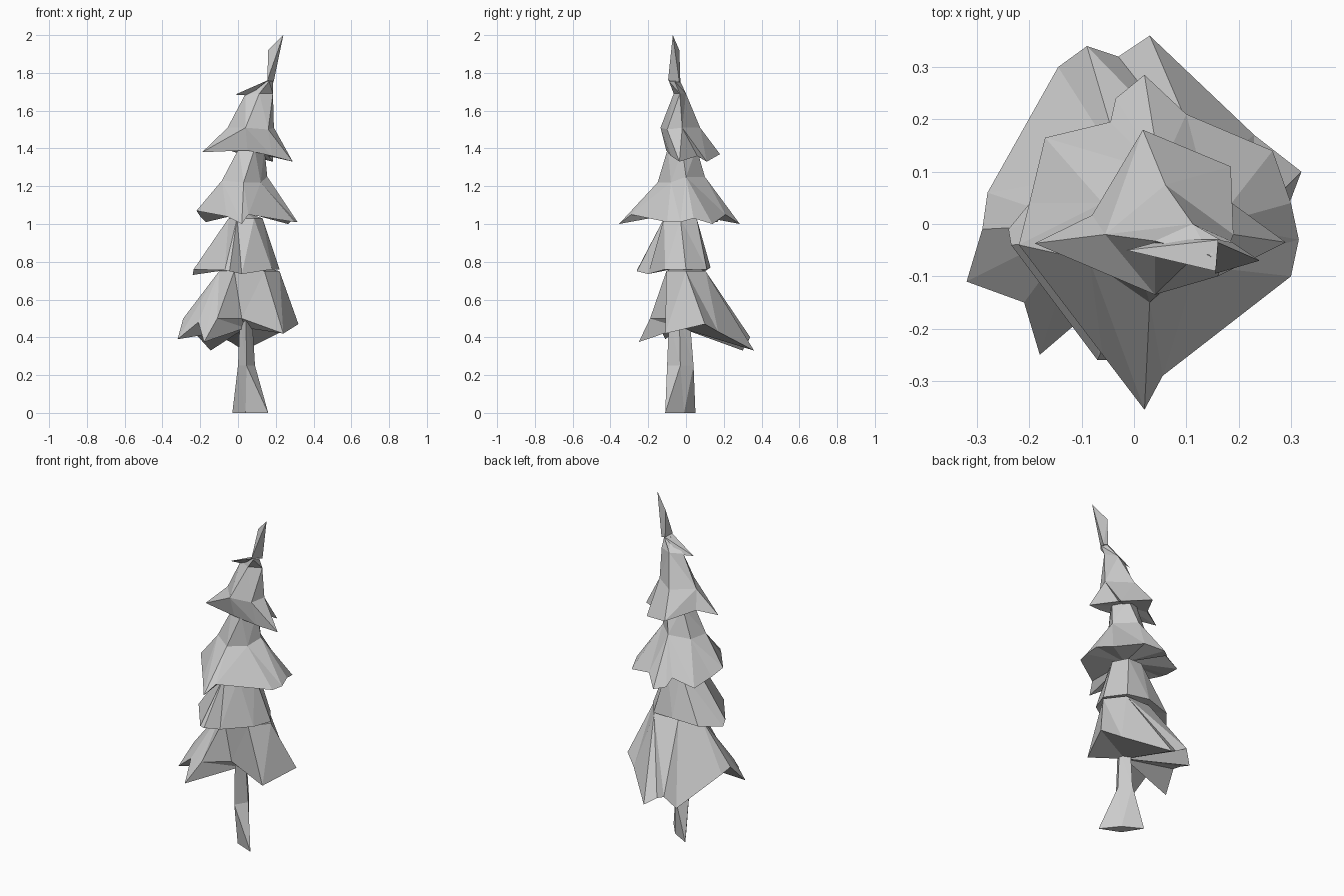
import bpy
from math import atan2, cos, sin, pi


def make(name, verts, faces):
    mesh = bpy.data.meshes.new(name)
    mesh.from_pydata(verts, [], faces)
    mesh.update()
    ob = bpy.data.objects.new(name, mesh)
    bpy.context.collection.objects.link(ob)
    return ob


def oval(n, x0, x1, y0, y1, z, start=0.0):
    """Polygon ring filling the given extents at height z."""
    cx, cy, rx, ry = (x0 + x1) / 2, (y0 + y1) / 2, (x1 - x0) / 2, (y1 - y0) / 2
    return [(cx + rx * cos(start + 2 * pi * i / n),
             cy + ry * sin(start + 2 * pi * i / n), z) for i in range(n)]


def loft(name, rings, bottom, top, center=None):
    """Zip rings with any number of sides, closed by fans to two points."""
    verts, faces, loops = [], [], []
    for ring in rings:
        if center:
            cx, cy = center
        else:
            cx = sum(p[0] for p in ring) / len(ring)
            cy = sum(p[1] for p in ring) / len(ring)
        pts = sorted((atan2(p[1] - cy, p[0] - cx) % (2 * pi), p) for p in ring)
        base = len(verts)
        loops.append([(a, base + i) for i, (a, p) in enumerate(pts)])
        verts += [p for a, p in pts]
    for low, high in zip(loops, loops[1:]):
        a = low + [(low[0][0] + 2 * pi, low[0][1])]
        b = high + [(high[0][0] + 2 * pi, high[0][1])]
        i = j = 0
        while i < len(low) or j < len(high):
            if j == len(high) or (i < len(low) and a[i + 1][0] <= b[j + 1][0]):
                faces.append((a[i][1], a[i + 1][1], b[j][1]))
                i += 1
            else:
                faces.append((a[i][1], b[j + 1][1], b[j][1]))
                j += 1
    for loop, tip, flip in ((loops[0], bottom, True), (loops[-1], top, False)):
        k = len(verts)
        verts.append(tip)
        for (_, p), (_, q) in zip(loop, loop[1:] + loop[:1]):
            faces.append((q, p, k) if flip else (p, q, k))
    return make(name, verts, faces)


# Trunk: flared blade at the ground, four-sided above
loft("trunk", [
    [(0.16, -0.11, 0), (0.08, -0.01, 0), (-0.03, 0.05, 0), (0.04, -0.06, 0)],
    oval(4, 0.0, 0.09, -0.10, 0.04, 0.25),
    oval(4, 0.01, 0.075, -0.09, 0.02, 0.5)],
    (0.06, -0.03, 0), (0.04, -0.03, 0.52))

# Lowest tier of branches
loft("branch_tier_1", [
    [(0.32, 0.10, 0.47), (0.23, 0.17, 0.43), (0.03, 0.36, 0.33),
     (-0.03, 0.32, 0.37), (-0.09, 0.34, 0.40), (-0.145, 0.30, 0.33),
     (-0.28, 0.06, 0.48), (-0.29, -0.01, 0.50), (-0.32, -0.11, 0.39),
     (-0.21, -0.15, 0.48), (-0.18, -0.25, 0.375), (-0.11, -0.19, 0.50),
     (0.02, -0.09, 0.50), (0.24, -0.11, 0.42)],
    oval(6, -0.10, 0.22, -0.12, 0.12, 0.75)],
    (0.04, -0.03, 0.45), (0.04, -0.02, 0.80), (0.02, -0.02))

# Second tier
loft("branch_tier_2", [
    [(0.22, 0.0, 0.76), (0.14, 0.11, 0.76), (0.0, 0.13, 0.77),
     (-0.15, 0.10, 0.75), (-0.24, -0.01, 0.73), (-0.235, -0.04, 0.76),
     (-0.07, -0.26, 0.755), (-0.045, -0.26, 0.75), (0.02, -0.20, 0.735),
     (0.18, -0.11, 0.76)],
    oval(6, -0.05, 0.13, -0.13, 0.07, 1.03)],
    (0.03, -0.03, 0.77), (0.04, -0.03, 1.06), (0.02, -0.03))

# Third tier
loft("branch_tier_3", [
    [(0.315, -0.03, 1.01), (0.30, 0.04, 1.03), (0.265, 0.14, 1.0),
     (0.10, 0.21, 1.05), (0.02, 0.285, 1.0), (-0.035, 0.24, 1.01),
     (-0.045, 0.195, 1.05), (-0.17, 0.165, 1.01), (-0.20, 0.04, 1.04),
     (-0.22, -0.04, 1.07), (-0.06, -0.25, 1.04), (0.02, -0.355, 1.0),
     (0.055, -0.29, 1.05), (0.30, -0.10, 1.01)],
    [(0.155, 0.0, 1.25), (0.05, 0.10, 1.25), (-0.06, 0.04, 1.23),
     (-0.085, -0.07, 1.23), (0.03, -0.15, 1.22), (0.12, -0.08, 1.22)],
    oval(5, -0.01, 0.14, -0.10, 0.06, 1.40)],
    (0.04, -0.03, 1.06), (0.06, -0.03, 1.44), (0.03, -0.03))

# Upper tier, narrowing to the bent crown
loft("branch_tier_4", [
    [(0.29, -0.035, 1.33), (0.185, 0.11, 1.33), (0.16, 0.06, 1.36),
     (0.017, 0.18, 1.37), (-0.08, 0.017, 1.40), (-0.19, -0.037, 1.38),
     (0.05, -0.105, 1.39), (0.18, -0.08, 1.36)],
    [(0.19, -0.02, 1.51), (0.06, 0.075, 1.51), (-0.055, -0.02, 1.51),
     (0.04, -0.135, 1.51), (0.16, -0.10, 1.50)],
    oval(4, 0.04, 0.185, -0.065, 0.0, 1.69),
    oval(4, 0.145, 0.185, -0.09, -0.03, 1.755)],
    (0.06, -0.01, 1.40), (0.168, -0.06, 1.76))

# Leaning tip of the tree
make("treetop", [(0.155, -0.095, 1.76), (0.188, -0.035, 1.75),
                 (0.16, -0.03, 1.76), (0.16, -0.035, 1.92), (0.24, -0.07, 2.0)],
     [(0, 1, 4), (0, 4, 3), (0, 3, 2), (1, 2, 3), (1, 3, 4), (0, 2, 1)])

# Small side twig below the tip
make("twig", [(-0.015, -0.05, 1.685), (0.155, -0.09, 1.76),
              (0.165, -0.03, 1.76), (0.06, -0.03, 1.68)],
     [(0, 1, 2), (0, 3, 1), (0, 2, 3), (1, 3, 2)])
